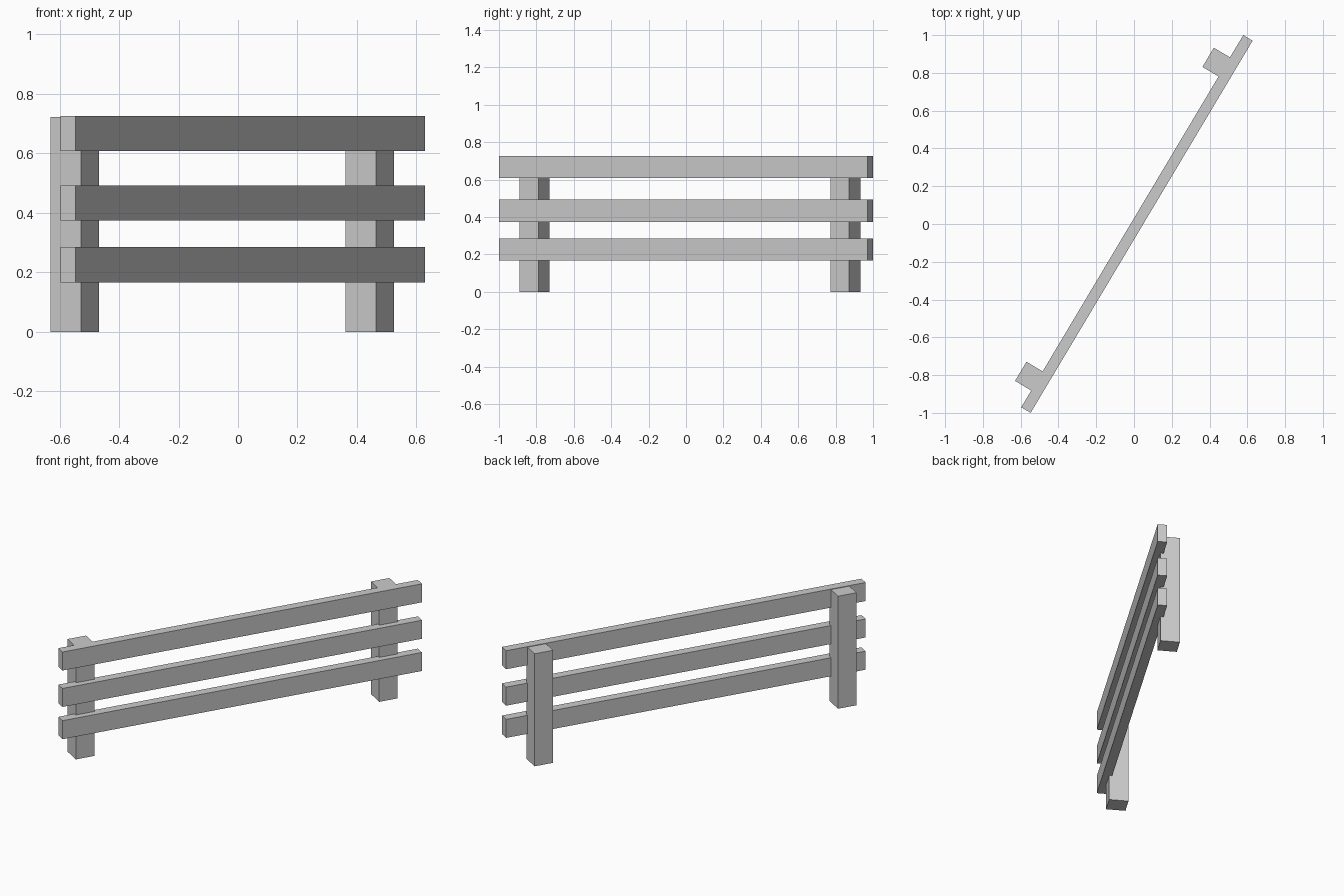
import bpy
from math import radians
from mathutils import Matrix, Vector

if "Cube" in bpy.data.objects:
    bpy.data.objects.remove(bpy.data.objects["Cube"])

# The fence runs diagonally: local x lies along the rails, local y towards the posts
FRAME = Matrix.Translation((0.0155, 0, 0)) @ Matrix.Rotation(radians(59.18), 4, 'Z')


def board(name, center, size):
    bpy.ops.mesh.primitive_cube_add(size=1)
    ob = bpy.context.object
    ob.name = name
    ob.data.transform(Matrix.Diagonal((*size, 1)))
    ob.matrix_world = FRAME @ Matrix.Translation(Vector(center))
    return ob


# Three horizontal rails
for name, z in (("bottom_rail", 0.226), ("middle_rail", 0.433), ("top_rail", 0.667)):
    board(name, (0, 0, z), (2.294, 0.058, 0.119))

# Two square posts behind the rails, with the rails let into their faces
for name, x in (("left_post", -0.985), ("right_post", 0.951)):
    board(name, (x, 0.0695, 0.3615), (0.118, 0.118, 0.723))
